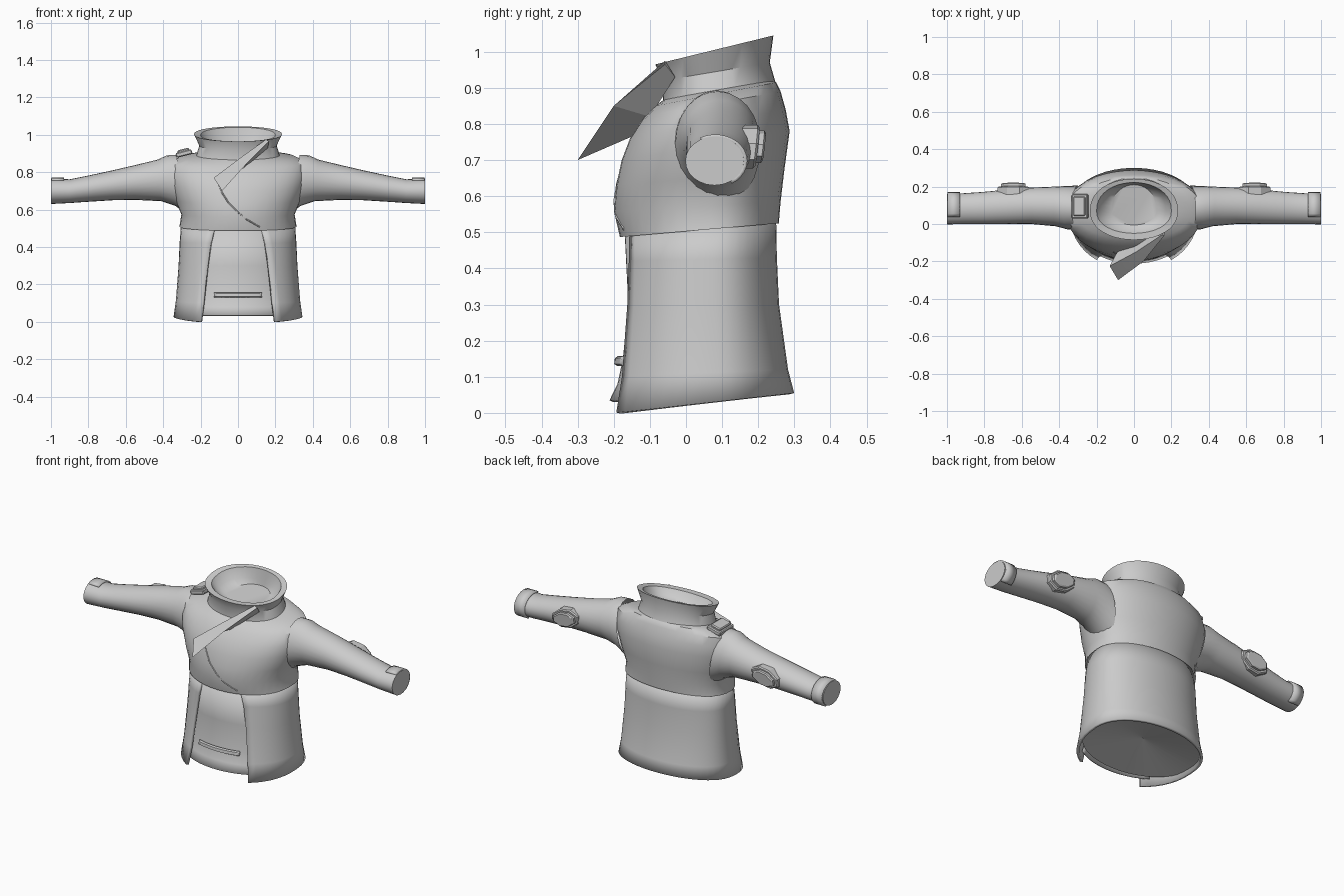
import bpy, bmesh, math
from mathutils import Vector
from mathutils.bvhtree import BVHTree

cube = bpy.data.objects.get("Cube")
if cube:
    bpy.data.objects.remove(cube, do_unlink=True)

grey = bpy.data.materials.new("cloth grey")
grey.use_nodes = True
GREY = (0.6, 0.6, 0.6, 1)
grey.diffuse_color = GREY
grey.node_tree.nodes["Principled BSDF"].inputs["Base Color"].default_value = GREY
YC = 0.07


def finish(name, bm, angle=35, mirror=False, thick=0, recalc=False):
    if recalc:
        bmesh.ops.recalc_face_normals(bm, faces=bm.faces)
    mesh = bpy.data.meshes.new(name)
    bm.to_mesh(mesh)
    bm.free()
    obj = bpy.data.objects.new(name, mesh)
    bpy.context.collection.objects.link(obj)
    mesh.materials.append(grey)
    bpy.ops.object.select_all(action='DESELECT')
    obj.select_set(True)
    bpy.context.view_layer.objects.active = obj
    bpy.ops.object.shade_smooth_by_angle(angle=math.radians(angle))
    if thick:
        mod = obj.modifiers.new("thickness", 'SOLIDIFY')
        mod.thickness = thick
        mod.offset = -1
    if mirror:
        obj.modifiers.new("mirror", 'MIRROR')
    return obj


def loft(name, rows, closed=True, cap_start=False, cap_end=False, **opts):
    """Skin a list of equal-length point rows."""
    bm = bmesh.new()
    grid = [[bm.verts.new(p) for p in row] for row in rows]
    n = len(rows[0])
    for a, b in zip(grid, grid[1:]):
        for i in range(n if closed else n - 1):
            j = (i + 1) % n
            bm.faces.new((a[i], a[j], b[j], b[i]))
    if cap_start:
        bm.faces.new(grid[0][::-1])
    if cap_end:
        bm.faces.new(grid[-1])
    return finish(name, bm, **opts)


def girth(zf, zb, w, yf, yb, t0=0, t1=math.tau, n=40, closed=True):
    """Body cross-section, tilted from front height zf to back height zb."""
    pts = []
    for i in range(n):
        t = t0 + (t1 - t0) * i / (n if closed else n - 1)
        c = math.cos(t)
        depth = YC - yf if c > 0 else yb - YC
        y = YC - depth * math.copysign(abs(c) ** 0.88, c)
        pts.append((w * math.sin(t), y, zf + (zb - zf) * (y - yf) / (yb - yf)))
    return pts


def sleeve_ring(xt, xb, y0, y1, z0, z1, t0=0, t1=math.tau, n=24, closed=True, grow=0):
    """Sleeve cross-section; xt and xb are the x of its top and underside."""
    pts = []
    for i in range(n):
        t = t0 + (t1 - t0) * i / (n if closed else n - 1)
        c, s = math.cos(t), math.sin(t)
        pts.append(((xt + xb) / 2 + (xt - xb) / 2 * c,
                    (y0 + y1) / 2 - ((y1 - y0) / 2 + grow) * s,
                    (z0 + z1) / 2 + ((z1 - z0) / 2 + grow) * c))
    return pts


# Upper body
torso = loft("upper_body", [girth(*r) for r in (
    (.487, .525, .313, -.183, .257), (.56, .585, .303, -.2, .262),
    (.63, .67, .335, -.193, .272), (.70, .78, .362, -.178, .287),
    (.76, .84, .37, -.155, .276), (.82, .89, .36, -.115, .262),
    (.85, .915, .305, -.085, .25), (.87, .922, .215, -.058, .24))])

# Standing collar with a recessed neck plug
loft("collar", [girth(*r) for r in (
    (.865, .915, .224, -.064, .248), (.92, .97, .207, -.064, .232),
    (.965, 1.045, .235, -.085, .242), (.965, 1.04, .2, -.05, .222),
    (.935, .98, .17, -.03, .215), (.92, .95, .122, -.005, .21))], cap_end=True)

# Skirt wrapping round the back, open between the two front slits
rows = []
for zf, zb, w, yf, yb, slit in (
        (-.005, .055, .345, -.245, .3, .2), (.1, .12, .333, -.222, .283, .187),
        (.3, .3, .318, -.197, .258, .165), (.42, .43, .312, -.185, .252, .147),
        (.5, .535, .305, -.176, .25, .125)):
    t = math.asin(slit / w)
    rows.append(girth(zf, zb, w, yf, yb, t, math.tau - t, closed=False))
loft("skirt", rows, closed=False, thick=0.015)

# Front panel tucked behind the slits
rows = []
for z, w, yf, half in ((.035, .335, -.212, .225), (.08, .33, -.19, .22),
                       (.15, .325, -.175, .21), (.3, .312, -.16, .19),
                       (.5, .3, -.17, .16)):
    t = math.asin(half / w)
    rows.append(girth(z, z, w, yf, .25, -t, t, n=16, closed=False))
loft("front_panel", rows, closed=False, thick=0.01)

# Closed underside, rising a little to its middle
loft("underside", [girth(.1, .1, .002, YC - .002, YC + .002),
                   girth(.035, .06, .335, -.18, .287)])

# Pocket welt on the front panel
rows = [girth(z, z, .325, yf, .25, -.41, .41, n=14, closed=False)
        for z, yf in ((.13, -.19), (.135, -.199), (.152, -.197), (.158, -.188))]
loft("pocket_welt", rows, closed=False, thick=0.02)

# Sleeves
loft("sleeves", [sleeve_ring(*r) for r in (
    (.33, .27, -.035, .205, .57, .893), (.38, .335, -.028, .204, .62, .89),
    (.43, .41, -.012, .2, .645, .867), (.55, .55, 0, .195, .652, .838),
    (.67, .67, 0, .185, .65, .81), (.8, .8, 0, .172, .642, .782),
    (.9, .9, 0, .165, .635, .762), (1, 1, -.002, .16, .63, .765))],
    cap_end=True, mirror=True)

# Cuff straps round the back of each wrist
rows = [sleeve_ring(x, x, 0, .162, .632, .763, -2.6, .5, 16, False, .008)
        for x in (.93, .996)]
loft("cuff_straps", rows, closed=False, mirror=True, thick=0.012)


# Elbow pads: stacked octagonal plates on the back of each sleeve
def octagon(y, hx, hz):
    cut = 0.4
    corners = ((1, cut), (cut, 1), (-cut, 1), (-1, cut),
               (-1, -cut), (-cut, -1), (cut, -1), (1, -cut))
    return [(.645 + hx * a, y + .12 * hz * b, .737 + hz * b - .15 * hx * a)
            for a, b in corners]


loft("elbow_pads", [octagon(*r) for r in (
    (.15, .085, .055), (.192, .085, .055), (.198, .078, .049),
    (.198, .066, .041), (.212, .066, .041), (.217, .058, .034))],
    cap_end=True, cap_start=True, mirror=True, angle=20, recalc=True)


# Shoulder tab on the right shoulder only
def tab(name, size, lift):
    bm = bmesh.new()
    bmesh.ops.create_cube(bm, size=1)
    bmesh.ops.scale(bm, vec=size, verts=bm.verts)
    bmesh.ops.bevel(bm, geom=bm.edges[:], offset=0.005, segments=1, affect='EDGES')
    obj = finish(name, bm, angle=20)
    obj.location = (-.289 - .2 * lift, .095, .9 + lift)
    obj.rotation_euler.y = -0.25


tab("shoulder_tab_base", (.088, .13, .026), 0)
tab("shoulder_tab_top", (.064, .105, .02), .014)

# Folded lapel: upper edge, outer edge and line of attachment
loft("lapel", [
    [(.15, -.058, .975), (.165, -.058, .965), (.16, -.03, .93)],
    [(.01, -.15, .875), (.05, -.2, .85), (.03, -.10, .82)],
    [(-.13, -.225, .77), (-.085, -.3, .7), (-.09, -.15, .765)]],
    cap_start=True, cap_end=True, angle=25, recalc=True)

# Edge of the overlapping front, laid on the chest
bm = bmesh.new()
bm.from_mesh(torso.data)
tree = BVHTree.FromBMesh(bm)
bm.free()
path = []
for x, z in ((-.11, .755), (-.085, .69), (-.05, .635), (0, .585), (.05, .545), (.115, .508)):
    hit = tree.ray_cast(Vector((x, -1, z)), Vector((0, 1, 0)))[0]
    if hit:
        path.append(hit)
curve = bpy.data.curves.new("front_overlap_edge", 'CURVE')
curve.dimensions = '3D'
curve.bevel_depth = 0.004
curve.bevel_resolution = 1
spline = curve.splines.new('POLY')
spline.points.add(len(path) - 1)
for point, p in zip(spline.points, path):
    point.co = (*p, 1)
curve.materials.append(grey)
bpy.context.collection.objects.link(bpy.data.objects.new("front_overlap_edge", curve))
